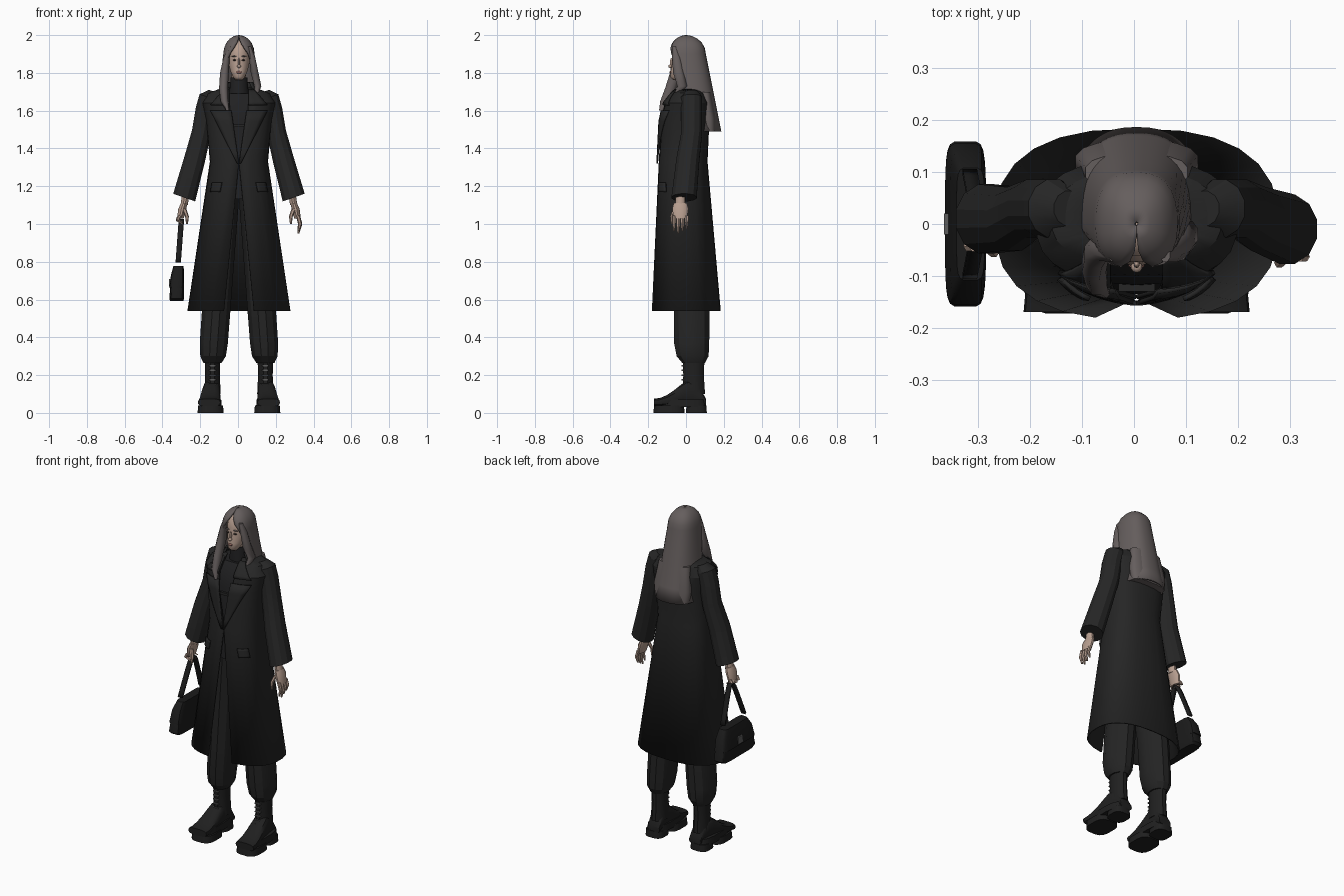
import bpy, bmesh
from math import sin, cos, asin, pi, sqrt, radians
from mathutils import Vector

old = bpy.data.objects.get("Cube")
if old:
    bpy.data.objects.remove(old, do_unlink=True)

MID = .005      # the body's mirror plane
WAIST = 1.33    # where the coat is buttoned
SIDES = {"left": 1, "right": -1}


def material(name, r, g, b):
    m = bpy.data.materials.new(name)
    m.use_nodes = True
    m.diffuse_color = (r, g, b, 1)
    node = next(n for n in m.node_tree.nodes if n.type == 'BSDF_PRINCIPLED')
    node.inputs["Base Color"].default_value = (r, g, b, 1)
    return m


coat_black = material("coat black", .019, .019, .019)
shirt_black = material("shirt black", .015, .015, .016)
trouser_black = material("trouser black", .018, .018, .018)
boot_leather = material("boot leather", .014, .014, .014)
bag_leather = material("bag leather", .011, .011, .011)
ash_hair = material("ash brown hair", .13, .112, .11)
skin_tone = material("skin", .47, .34, .275)
dull_metal = material("dull metal", .11, .11, .11)
lip_colour = material("lips", .27, .13, .11)
eye_colour = material("dark eyes", .05, .035, .03)


def mix(a, b, f):
    return a + (b - a) * f


def power(value, exponent):
    return abs(value) ** exponent * (1 if value >= 0 else -1)


def finish(bm, name, mat, angle):
    """Turn the bmesh into a named object with smooth shading and sharp edges."""
    bmesh.ops.recalc_face_normals(bm, faces=bm.faces)
    mesh = bpy.data.meshes.new(name)
    bm.to_mesh(mesh)
    bm.free()
    mesh.materials.append(mat)
    ob = bpy.data.objects.new(name, mesh)
    bpy.context.scene.collection.objects.link(ob)
    bpy.ops.object.select_all(action='DESELECT')
    ob.select_set(True)
    bpy.context.view_layer.objects.active = ob
    bpy.ops.object.shade_smooth_by_angle(angle=radians(angle))
    return ob


def loft(name, rows, mat, sheet=0, angle=35):
    """Bridge rows of points: a capped solid, or an open sheet of the given thickness."""
    bm = bmesh.new()
    loops = [[bm.verts.new(point) for point in row] for row in rows]
    count = len(rows[0])
    for low, high in zip(loops, loops[1:]):
        for i in range(count - 1 if sheet else count):
            j = (i + 1) % count
            bm.faces.new((low[i], low[j], high[j], high[i]))
    if not sheet:
        bm.faces.new(loops[0])
        bm.faces.new(loops[-1])
    ob = finish(bm, name, mat, angle)
    if sheet:
        solidify = ob.modifiers.new("thickness", 'SOLIDIFY')
        solidify.thickness = sheet
        solidify.offset = 0


def tube(name, rings, mat, s=1, deep=1, n=12, square=1, tilt=0, angle=35):
    """Solid of level rings (x, y, z, radius); deep stretches the radius along y."""
    turns = [2 * pi * (i + .5) / n for i in range(n)]
    rows = []
    for x, y, z, r in rings:
        offsets = [(r * power(sin(t), square), r * deep * power(cos(t), square)) for t in turns]
        rows.append([(MID + s * (x + dx), y - dy, z + tilt * dx) for dx, dy in offsets])
    loft(name, rows, mat, angle=angle)


def solid(name, place, size, mat, s=1, rounded=True):
    """Ellipsoid or box of the given full size."""
    bm = bmesh.new()
    if rounded:
        bmesh.ops.create_uvsphere(bm, u_segments=10, v_segments=6, radius=.5)
    else:
        bmesh.ops.create_cube(bm, size=1)
    bmesh.ops.scale(bm, vec=size, verts=bm.verts)
    x, y, z = place
    bmesh.ops.translate(bm, vec=Vector((MID + s * x, y, z)), verts=bm.verts)
    finish(bm, name, mat, angle=40)


def outline(z, rx, front, back, gap=0, n=24, square=.8):
    """Body outline running from the front, round the back, to the front again."""
    row = []
    for i in range(n + 1):
        t = mix(gap, 2 * pi - gap, i / n)
        depth = -front if cos(t) > 0 else back
        row.append((MID + rx * power(sin(t), square), -depth * power(cos(t), square), z))
    return row


# Long coat, open down the front: height, half width, front and back depth
COAT = [(.54, .27, -.18, .18), (WAIST, .15, -.14, .11), (1.55, .17, -.13, .12),
        (1.64, .19, -.11, .12), (1.69, .16, -.07, .1), (1.72, .08, -.04, .07)]


def opening(z, rx):
    """Angle of the coat's front edge, widening away from the button."""
    half = .1 * (WAIST - z) if z < WAIST else min(.05, .2 * (z - WAIST))
    return asin((half / rx) ** 1.25)


def front_y(x, z):
    """Depth of the coat's front surface."""
    for a, b in zip(COAT, COAT[1:]):
        if a[0] <= z <= b[0]:
            _, rx, front, _ = [mix(p, q, (z - a[0]) / (b[0] - a[0])) for p, q in zip(a, b)]
            u = min(1, abs(x - MID) / rx) ** 1.25
            return front * sqrt(1 - u * u) ** .8


def panel(name, s, z, inner, outer, lift=.012):
    """Cloth plate draped on the coat; each argument runs from low to high."""
    rows = []
    for k in range(6):
        f = k / 5
        xs = [MID + s * mix(mix(*inner, f), mix(*outer, f), j / 4) for j in range(5)]
        height = mix(*z, f)
        rows.append([(x, front_y(x, height) - lift, height) for x in xs])
    loft(name, rows, coat_black, sheet=.009)


loft("coat_body", [outline(*ring, gap=opening(ring[0], ring[1])) for ring in COAT],
     coat_black, sheet=.008, angle=25)
loft("collar_stand", [outline(1.69, .1, -.05, .09, gap=.9), outline(1.75, .07, -.05, .07, gap=.9)],
     coat_black, sheet=.01)

# Shirt inside the coat, with a high neck
hips = [mix(a, b, .75) for a, b in zip(COAT[0], COAT[1])]
loft("shirt", [outline(z, rx * .88, front * .9, back * .88)[:-1]
               for z, rx, front, back in [hips] + COAT[1:-1]], shirt_black)
tube("turtleneck", [(0, .01, 1.66, .06), (0, 0, 1.72, .05), (0, 0, 1.775, .046)], shirt_black)
solid("shirt_band", (0, -.12, 1.52), (.07, .02, .015), coat_black, rounded=False)

for side, s in SIDES.items():
    carry = 0 if s > 0 else .02   # the arm with the bag hangs further back

    panel(side + "_lapel", s, (1.32, 1.6), (0, .04), (.01, .15))
    panel(side + "_collar", s, (1.63, 1.71), (.05, .05), (.15, .08))
    panel(side + "_pocket_flap", s, (1.17, 1.22), (.1, .09), (.15, .14))

    # Sleeve and hand
    tube(side + "_sleeve", [(.13, .03, 1.7, .03), (.16, .03, 1.67, .05), (.18, .03, 1.6, .05),
                            (.2, .03, 1.48, .05), (.235, .01, 1.34, .055),
                            (.29, carry - .01, 1.14, .06)],
         coat_black, s, deep=1.15, tilt=.35, angle=25)
    y = carry - .03
    tube(side + "_wrist", [(.28, y, 1.17, .02), (.29, y, 1.1, .02)], skin_tone, s, deep=1.3)
    tube(side + "_palm", [(.29, y, 1.11, .018), (.3, y, 1.08, .022), (.31, y, 1.03, .018)],
         skin_tone, s, deep=2)
    tube(side + "_thumb", [(.29, y - .03, 1.08, .012), (.275, y - .045, 1.04, .01),
                           (.275, y - .045, 1, .005)], skin_tone, s, n=6)
    length, curl = (.09, .01) if s > 0 else (.045, .03)
    for k in range(4):
        fy = y - .033 + .022 * k
        tip = 1.04 - length + .012 * abs(k - 1)
        tube(f"{side}_finger_{k + 1}", [(.312, fy, 1.045, .011), (.324, fy, mix(1.04, tip, .5), .01),
                                        (.324 - curl, fy, tip, .005)], skin_tone, s, n=6)

    # Trouser leg, gathered over the boot
    tube(side + "_trouser_leg", [(.14, .04, .265, .05), (.137, .035, .3, .07), (.133, .03, .37, .077),
                                 (.12, .03, .55, .078), (.07, .01, 1.16, .075)],
         trouser_black, s, deep=1.25, angle=25)

    # Boot: shaft, foot, sole with a heel gap, laces
    tube(side + "_boot_shaft", [(.14, .04, .1, .045), (.14, .04, .2, .04), (.14, .04, .285, .043)],
         boot_leather, s, deep=1.4)
    rows = []
    for k in range(9):
        u = k / 8
        y = mix(-.17, .105, u)
        width = .05 + .01 * cos(pi * u)
        height = .02 + .05 * sin(pi * u * u)
        turns = [2 * pi * i / 14 for i in range(14)]
        rows.append([(MID + s * (.146 - .07 * y + width * power(cos(t), .6)), y,
                      .035 + height * (1 + power(sin(t), .7))) for t in turns])
    loft(side + "_boot_foot", rows, boot_leather)
    for part, y, z, r, deep in (("fore_sole", -.09, 0, .07, 1.2), ("heel", .055, 0, .056, 1),
                                ("midsole", -.03, .03, .06, 2.3)):
        tube(f"{side}_{part}", [(.15, y, z, r), (.15, y, z + .04, r * .95)],
             boot_leather, s, deep=deep, n=16, square=.65)
    for k in range(5):
        solid(f"{side}_lace_{k + 1}", (.14, -.018, .15 + .025 * k), (.035, .01, .007),
              dull_metal, s, rounded=False)

solid("left_boot_buckle", (.148, -.032, .125), (.028, .02, .025), dull_metal, rounded=False)

# Head and face
tube("head", [(0, -.045, 1.763, .02), (0, -.043, 1.778, .032), (0, -.025, 1.81, .046),
              (0, -.005, 1.85, .056), (0, 0, 1.9, .059), (0, 0, 1.95, .05), (0, 0, 1.975, .025)],
     skin_tone, deep=1.25, n=16, angle=60)
tube("neck", [(0, 0, 1.72, .04), (0, 0, 1.82, .04)], skin_tone)
solid("nose_bridge", (0, -.077, 1.855), (.012, .016, .05), skin_tone)
solid("nose_tip", (0, -.083, 1.835), (.022, .022, .018), skin_tone)
solid("lips", (0, -.079, 1.803), (.032, .016, .014), lip_colour)
for side, s in SIDES.items():
    solid(side + "_eye", (.023, -.068, 1.868), (.022, .014, .009), eye_colour, s)
    solid(side + "_brow", (.025, -.068, 1.888), (.032, .014, .006), ash_hair, s)

# Long hair: a parted crown that falls straight down behind the shoulders
hair = []
for k in range(6):
    f = max(k, .1) / 5
    r = .078 * sin(f * pi / 2)
    hair.append(outline(1.9 + .095 * cos(f * pi / 2), r, -1.1 * r, 1.28 * r, gap=.6 * f ** 3))
for k in range(1, 6):
    f = k / 5
    hair.append(outline(1.9 - .41 * f, .078 + .05 * f, -.086 * (1 - f), .1 + .082 * f,
                        gap=.6 + 1.15 * sin(f * pi / 2)))
loft("long_hair", hair, ash_hair, sheet=.01, angle=60)
tube("hair_ends", [(0, .125, 1.49, .11), (0, .12, 1.56, .12), (0, .1, 1.7, .1)],
     ash_hair, deep=.35, n=16, square=.8, angle=60)
tube("right_front_lock", [(.045, -.06, 1.94, .01), (.066, -.05, 1.88, .018), (.077, -.055, 1.8, .025),
                          (.082, -.08, 1.72, .025), (.077, -.11, 1.65, .022), (.06, -.133, 1.6, .008)],
     ash_hair, -1, deep=1.3, n=8, angle=60)
tube("left_front_lock", [(.055, -.06, 1.94, .01), (.07, -.05, 1.88, .018), (.083, -.04, 1.8, .022),
                         (.1, -.02, 1.73, .02), (.09, -.06, 1.67, .008)],
     ash_hair, deep=1.4, n=8, angle=60)

# Handbag with flap, clasp and arched strap
tube("handbag", [(.33, 0, .592, .035), (.33, 0, .605, .039), (.325, 0, .72, .034), (.32, 0, .77, .026)],
     bag_leather, -1, deep=4.1, n=20, square=.35)
tube("bag_flap", [(.33, 0, .66, .039), (.325, 0, .73, .035), (.32, 0, .778, .027)],
     bag_leather, -1, deep=4, n=20, square=.35)
solid("bag_clasp", (.365, 0, .69), (.012, .04, .04), dull_metal, -1, rounded=False)
strap = []
for k in range(-8, 9):
    t = k / 8
    rise = 1.2 - sqrt(t * t + .04)
    x = -.32 + .02 * rise
    strap.append([(x + w, .1 * t, .75 + .27 * rise) for w in (-.014, .014)])
loft("bag_strap", strap, bag_leather, sheet=.012)
